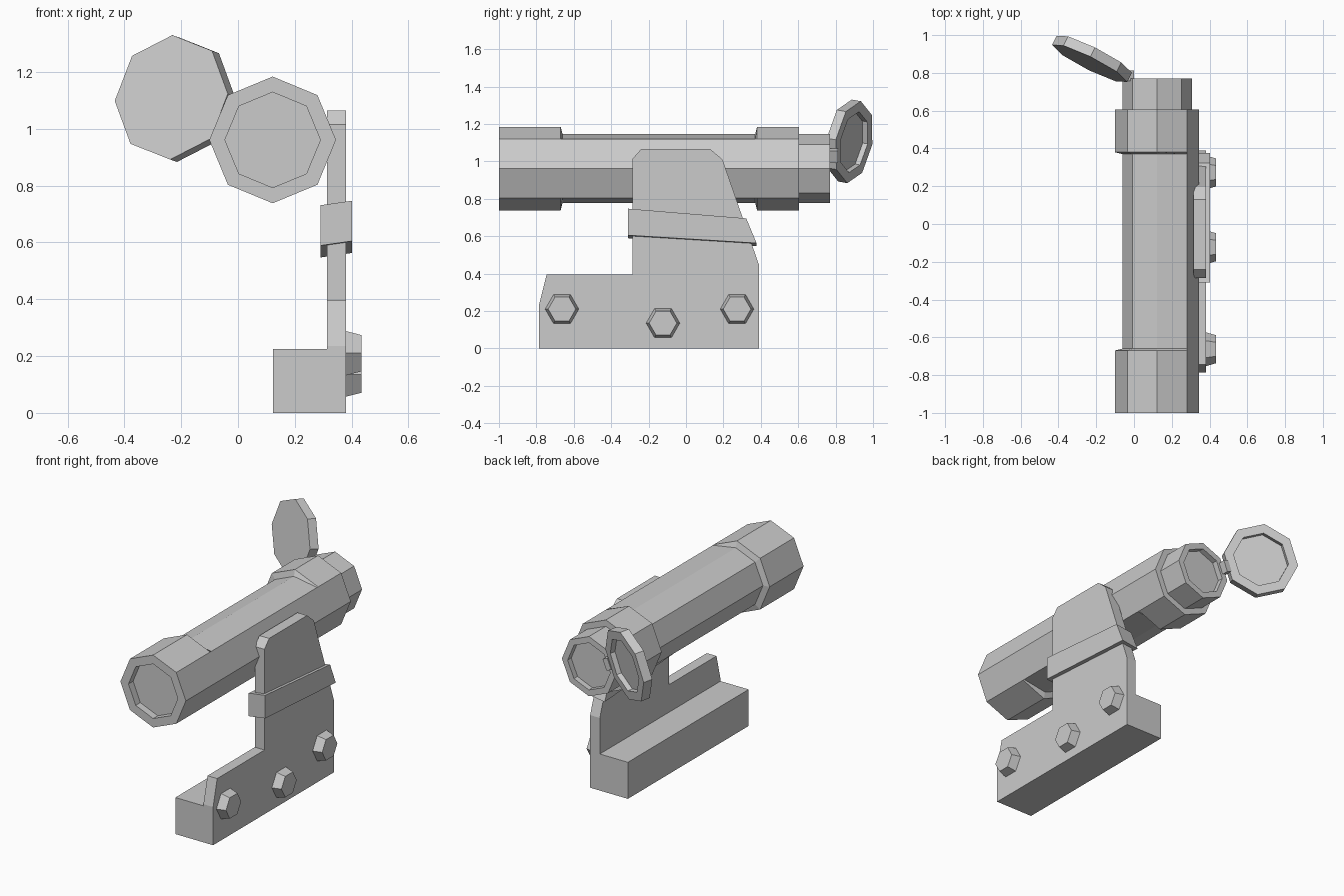
import bpy, bmesh
from math import cos, sin, pi, radians
from mathutils import Vector

if "Cube" in bpy.data.objects:
    bpy.data.objects.remove(bpy.data.objects["Cube"])


def finish(bm, name):
    bmesh.ops.recalc_face_normals(bm, faces=bm.faces)
    mesh = bpy.data.meshes.new(name)
    bm.to_mesh(mesh)
    bm.free()
    ob = bpy.data.objects.new(name, mesh)
    bpy.context.collection.objects.link(ob)
    return ob


def loft(name, sections):
    """Skin a list of equal-length point loops and cap both ends."""
    bm = bmesh.new()
    rings = [[bm.verts.new(p) for p in s] for s in sections]
    for a, b in zip(rings, rings[1:]):
        n = len(a)
        for i in range(n):
            j = (i + 1) % n
            bm.faces.new((a[i], a[j], b[j], b[i]))
    bm.faces.new(rings[0])
    bm.faces.new(rings[-1])
    return finish(bm, name)


def ring(centre, u, v, radii):
    n = len(radii)
    return [Vector(centre) + Vector(u) * r * cos(2 * pi * i / n)
            + Vector(v) * r * sin(2 * pi * i / n) for i, r in enumerate(radii)]


def plate(name, outline, x0, x1, dz=0.0):
    """Extrude a (y, z) outline along x, optionally lowering the inner side."""
    return loft(name, [[(x0, y, z + dz) for y, z in outline],
                       [(x1, y, z) for y, z in outline]])


# Scope tube: eight sides, raised end bands, right side flush with the bands
R, S = 0.223, 0.184
band = [R] * 8
slim = [S] * 8
body = [R, R, S, S, S, S, S, R]
front_bore = [0.168] * 8
rear_bore = [0.145] * 8
tube = [(-0.955, front_bore), (-1.0, front_bore), (-1.0, band), (-0.67, band),
        (-0.66, body), (0.37, body), (0.38, band), (0.605, band),
        (0.605, slim), (0.77, slim), (0.77, rear_bore), (0.735, rear_bore)]
loft("scope_tube", [ring((0.122, y, 0.961), (1, 0, 0), (0, 0, 1), r) for y, r in tube])

# Open lens cap: shallow tilted octagonal dish
u = Vector((0.199, -0.0977, 0.0125)).normalized()
v = Vector((0.004, 0.0362, 0.219)).normalized()
d = Vector((0.443, 0.883, -0.154)).normalized()
c = Vector((-0.235, 0.85, 1.111))
loft("lens_cap", [ring(c + d * t, u, v, [r] * 8)
                  for t, r in ((0, 0.222), (0.055, 0.222), (0.055, 0.165), (0.025, 0.165))])

# Cap hinge
bpy.ops.mesh.primitive_cube_add(size=1, location=(-0.03, 0.785, 1.03),
                                rotation=(0, radians(22.5), 0))
hinge = bpy.context.object
hinge.name = "cap_hinge"
hinge.scale = (0.035, 0.055, 0.07)

# Side mounting plate
plate("mount_plate", [(-0.785, 0), (0.39, 0), (0.39, 0.447), (0.195, 1.01),
                      (0.13, 1.065), (-0.24, 1.065), (-0.285, 1.015),
                      (-0.285, 0.395), (-0.745, 0.395), (-0.785, 0.235)], 0.314, 0.38)

# Base rail block
plate("base_block", [(-0.785, 0), (0.39, 0), (0.39, 0.225), (-0.785, 0.225)], 0.123, 0.314)

# Slanted strap around the plate
plate("strap", [(-0.31, 0.747), (0.322, 0.695), (0.377, 0.563), (-0.31, 0.605)],
      0.29, 0.402, -0.016)

# Tapered hex bolts
for i, (y, z) in enumerate(((-0.663, 0.21), (-0.123, 0.135), (0.273, 0.21))):
    loft(f"bolt_{i + 1}", [ring((x, y, z), (0, 1, 0), (0, 0, 1), [r] * 6)
                           for x, r in ((0.37, 0.09), (0.38, 0.09), (0.434, 0.074))])
